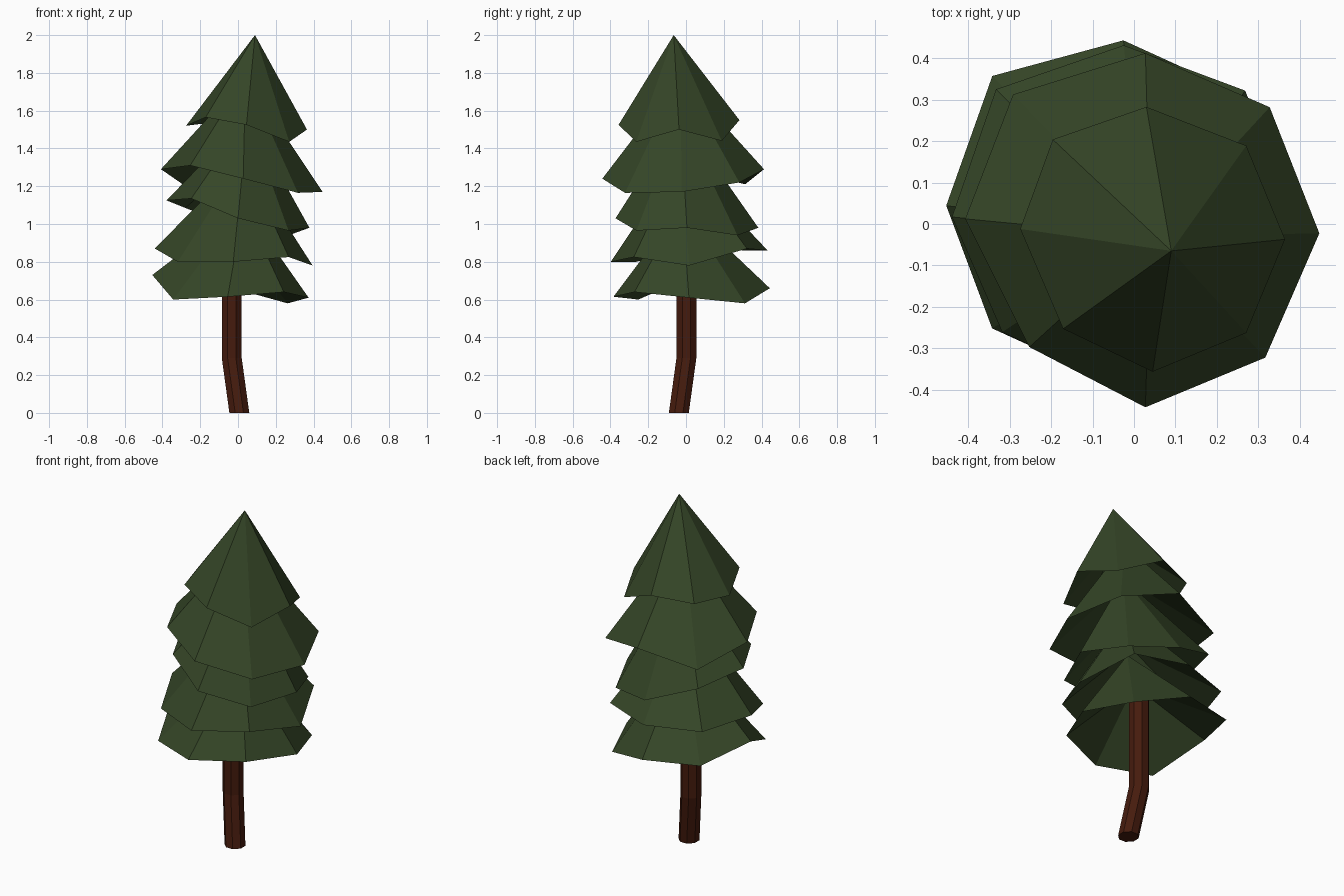
import bpy
import math
from mathutils import Vector

if "Cube" in bpy.data.objects:
    bpy.data.objects.remove(bpy.data.objects["Cube"])


def material(name, color):
    m = bpy.data.materials.new(name)
    m.diffuse_color = (*color, 1)
    m.use_nodes = True
    m.node_tree.nodes["Principled BSDF"].inputs["Base Color"].default_value = m.diffuse_color
    return m


def add_mesh(name, verts, faces, mat):
    me = bpy.data.meshes.new(name)
    me.from_pydata(verts, [], faces)
    me.materials.append(mat)
    ob = bpy.data.objects.new(name, me)
    bpy.context.collection.objects.link(ob)
    return ob


def ring(cx, cy, radius, heights, start):
    """Eight rim points, counter-clockwise from the start angle in degrees."""
    return [Vector((cx + radius * math.cos(math.radians(start + 45 * i)),
                    cy + radius * math.sin(math.radians(start + 45 * i)), z))
            for i, z in enumerate(heights)]


bark = material("bark", (0.06, 0.011, 0.004))
needles = material("needles", (0.035, 0.060, 0.020))

# Bent octagonal trunk, running up inside the foliage
path = [(0.007, -0.038, 0.0), (-0.033, 0.002, 0.29), (-0.033, 0.002, 0.90)]
verts = [p for x, y, z in path for p in ring(x, y, 0.057, [z] * 8, 22.5)]
faces = [(a + i, a + (i + 1) % 8, a + 8 + (i + 1) % 8, a + 8 + i)
         for a in (0, 8) for i in range(8)]
faces += [tuple(range(7, -1, -1)), tuple(range(16, 24))]
add_mesh("trunk", verts, faces, bark)

# Foliage cones: centre x, centre y, radius, twist, apex, rim heights
# (rim heights start at the left side, -x, and go round past the front),
# then small sideways nudges of single rim corners
tiers = [
    (-0.040, 0.030, 0.414, -2, (0.03, -0.02, 1.10),
     (0.73, 0.60, 0.615, 0.64, 0.61, 0.58, 0.66, 0.675),
     {7: (-0.02, 0.025)}),
    (-0.025, 0.017, 0.415, 0, (0.03, -0.03, 1.35),
     (0.87, 0.80, 0.80, 0.825, 0.78, 0.87, 0.86, 0.86),
     {1: (0, 0.015), 4: (0.005, 0), 5: (0, 0.012), 7: (-0.015, 0.015)}),
    (0.000, 0.005, 0.378, 0, (0.05, -0.03, 1.57),
     (1.125, 1.135, 1.03, 0.965, 0.98, 0.94, 0.98, 1.085),
     {1: (0.02, 0.01), 7: (-0.012, 0.015)}),
    (0.020, -0.015, 0.428, -1, (0.04, -0.03, 1.78),
     (1.29, 1.31, 1.24, 1.165, 1.17, 1.22, 1.29, 1.21),
     {0: (0, 0.02), 1: (0.035, 0.015), 2: (0.015, 0), 7: (-0.015, 0.02)}),
    (0.045, -0.037, 0.320, 0, (0.09, -0.065, 2.0),
     (1.52, 1.565, 1.525, 1.435, 1.50, 1.44, 1.55, 1.53),
     {0: (0, 0.025), 1: (0.01, 0.01), 6: (-0.015, 0), 7: (-0.015, 0.015)}),
]
for n, (cx, cy, r, twist, apex, heights, nudges) in enumerate(tiers, 1):
    rim = ring(cx, cy, r, heights, 180 + twist)
    for i, (dx, dy) in nudges.items():
        rim[i] += Vector((dx, dy, 0))
    # hollow underside: a shallower cone up into the tier
    centre = sum(rim, Vector()) / 8
    hollow = centre.lerp(Vector(apex), 0.6)
    add_mesh(f"foliage_tier_{n}", rim + [Vector(apex), hollow],
             [(i, (i + 1) % 8, 8) for i in range(8)]
             + [((i + 1) % 8, i, 9) for i in range(8)], needles)
